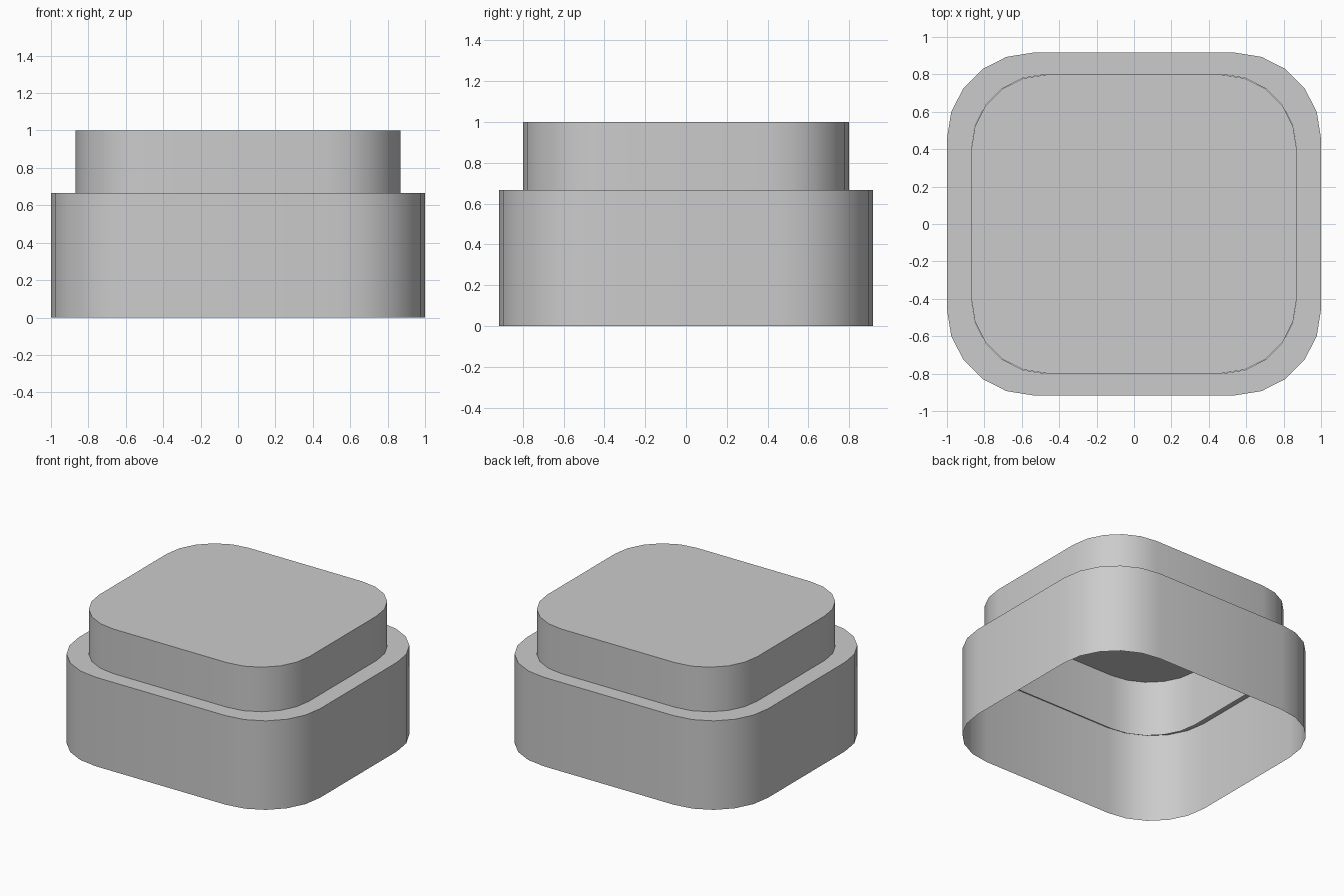
import bpy, bmesh
from math import sin, cos, radians

if "Cube" in bpy.data.objects:
    bpy.data.objects.remove(bpy.data.objects["Cube"])


def rounded_loop(bm, hx, hy, r, z, seg=5):
    """Ring of vertices following a rounded rectangle, counter-clockwise."""
    verts = []
    for i, (sx, sy) in enumerate([(1, 1), (-1, 1), (-1, -1), (1, -1)]):
        for k in range(seg + 1):
            a = radians(90 * i + 90 * k / seg)
            verts.append(bm.verts.new((sx * (hx - r) + r * cos(a),
                                       sy * (hy - r) + r * sin(a), z)))
    return verts


def shell(name, rings, cap):
    """Thin open-bottomed shell skinned through the rings, bottom to top."""
    bm = bmesh.new()
    loops = [rounded_loop(bm, *ring) for ring in rings]
    n = len(loops[0])
    for a, b in zip(loops, loops[1:]):
        for i in range(n):
            j = (i + 1) % n
            bm.faces.new((a[i], a[j], b[j], b[i]))
    if cap:
        bm.faces.new(loops[-1])
    mesh = bpy.data.meshes.new(name)
    bm.to_mesh(mesh)
    bm.free()
    obj = bpy.data.objects.new(name, mesh)
    bpy.context.collection.objects.link(obj)
    bpy.ops.object.select_all(action='DESELECT')
    obj.select_set(True)
    bpy.context.view_layer.objects.active = obj
    bpy.ops.object.shade_smooth_by_angle(angle=radians(30))
    return obj


# Lower skirt: wall plus flat ledge with an opening in it
shell("lower_skirt", [(1.0, 0.916, 0.46, 0.0),
                      (1.0, 0.916, 0.46, 0.667),
                      (0.87, 0.80, 0.40, 0.667)], cap=False)

# Raised cap: its wall hangs slightly below the ledge
shell("raised_cap", [(0.87, 0.798, 0.40, 0.583),
                     (0.87, 0.798, 0.40, 1.0)], cap=True)
